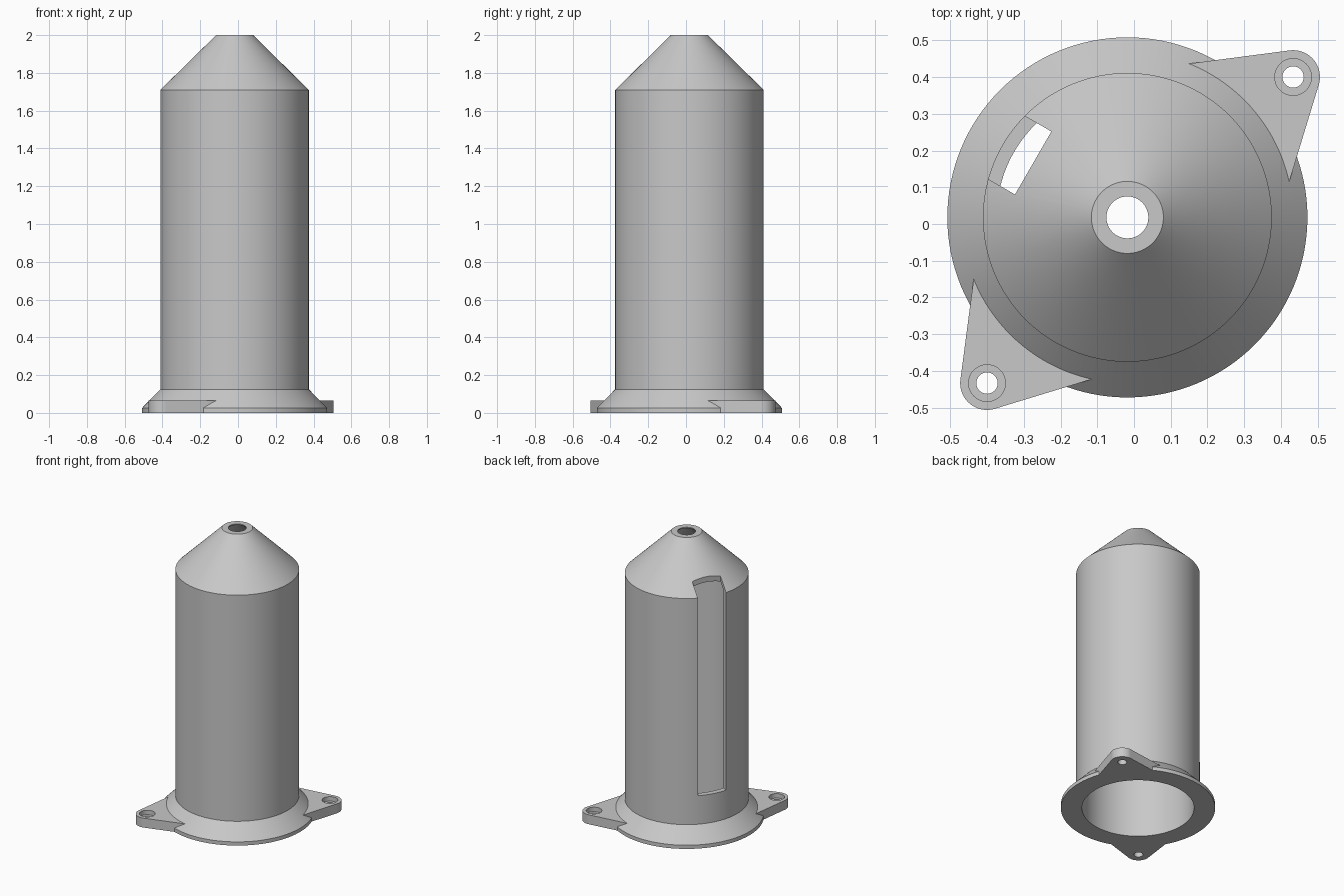
import bpy, bmesh
from math import sin, cos, pi, radians, atan2, hypot, acos
from mathutils import Matrix, Vector

if "Cube" in bpy.data.objects:
    bpy.data.objects.remove(bpy.data.objects["Cube"], do_unlink=True)

AXIS = Vector((-0.018, 0.018, 0))
BODY_R, BORE_R, TIP_R = 0.393, 0.356, 0.073
SEGMENTS = 128

grey = bpy.data.materials.new("plain grey")
grey.use_nodes = True
colour = (0.58, 0.58, 0.58, 1)
grey.diffuse_color = colour
grey.node_tree.nodes["Principled BSDF"].inputs["Base Color"].default_value = colour


def finish(name, bm):
    bmesh.ops.recalc_face_normals(bm, faces=bm.faces)
    mesh = bpy.data.meshes.new(name)
    bm.to_mesh(mesh)
    bm.free()
    mesh.materials.append(grey)
    obj = bpy.data.objects.new(name, mesh)
    obj.location = AXIS
    bpy.context.collection.objects.link(obj)
    return obj


def lathe(name, profile, segments=SEGMENTS):
    """Closed solid of revolution; both profile ends are capped flat."""
    bm = bmesh.new()
    rings = [[bm.verts.new((r * cos(2 * pi * i / segments), r * sin(2 * pi * i / segments), z))
              for i in range(segments)] for r, z in profile]
    for low, high in zip(rings, rings[1:]):
        for i in range(segments):
            j = (i + 1) % segments
            bm.faces.new((low[i], low[j], high[j], high[i]))
    bm.faces.new(rings[0])
    bm.faces.new(rings[-1])
    return finish(name, bm)


def prism(name, outline, bottom, top):
    bm = bmesh.new()
    face = bm.faces.new([bm.verts.new((x, y, bottom)) for x, y in outline])
    extruded = bmesh.ops.extrude_face_region(bm, geom=[face])["geom"]
    bmesh.ops.translate(bm, vec=(0, 0, top - bottom),
                        verts=[v for v in extruded if isinstance(v, bmesh.types.BMVert)])
    return finish(name, bm)


def combine(target, tool, operation):
    """Apply a boolean and discard the tool object."""
    bpy.context.view_layer.objects.active = target
    mod = target.modifiers.new("boolean", 'BOOLEAN')
    mod.operation, mod.solver, mod.object = operation, 'EXACT', tool
    bpy.ops.object.modifier_apply(modifier=mod.name)
    bpy.data.objects.remove(tool, do_unlink=True)


# Outer shell: flared flange, tube and conical nose
shell = lathe("flanged_tube", [(0.49, 0), (0.49, 0.026), (BODY_R, 0.125),
                               (BODY_R, 1.71), (0.098, 2.0)])

# Mounting ears: rounded tips with sides tangent to the tube
ear_centres = [(0.451, 0.382), (-0.382, -0.451)]
for x, y in ear_centres:
    distance, heading = hypot(x, y), atan2(y, x)
    spread = acos((BODY_R - TIP_R) / distance)
    outline = [(x + TIP_R * cos(heading + spread * k / 12), y + TIP_R * sin(heading + spread * k / 12))
               for k in range(-12, 13)]
    outline += [(BODY_R * cos(heading + s * spread), BODY_R * sin(heading + s * spread))
                for s in (1, -1)]
    combine(shell, prism("ear", outline, 0, 0.066), 'UNION')

# Hollow interior with a small nose opening
combine(shell, lathe("bore", [(BORE_R, -0.1), (BORE_R, 1.71), (0.057, 1.995), (0.057, 2.1)]),
        'DIFFERENCE')

# Counterbored screw holes
for x, y in ear_centres:
    hole = lathe("screw_hole", [(0.029, -0.1), (0.029, 0.035), (0.05, 0.035), (0.05, 0.2)], 48)
    hole.location = AXIS + Vector((x, y, 0))
    bpy.context.view_layer.update()
    combine(shell, hole, 'DIFFERENCE')

# Long side slot running up into the nose
turn = Matrix.Rotation(radians(150), 2)
corners = [turn @ Vector(p) for p in ((0.296, -0.099), (0.6, -0.099), (0.6, 0.099), (0.296, 0.099))]
combine(shell, prism("slot", corners, 0.325, 2.1), 'DIFFERENCE')

# Smooth round walls, crisp rims
bpy.ops.object.select_all(action='DESELECT')
shell.select_set(True)
bpy.context.view_layer.objects.active = shell
bpy.ops.object.shade_smooth_by_angle(angle=radians(25))
